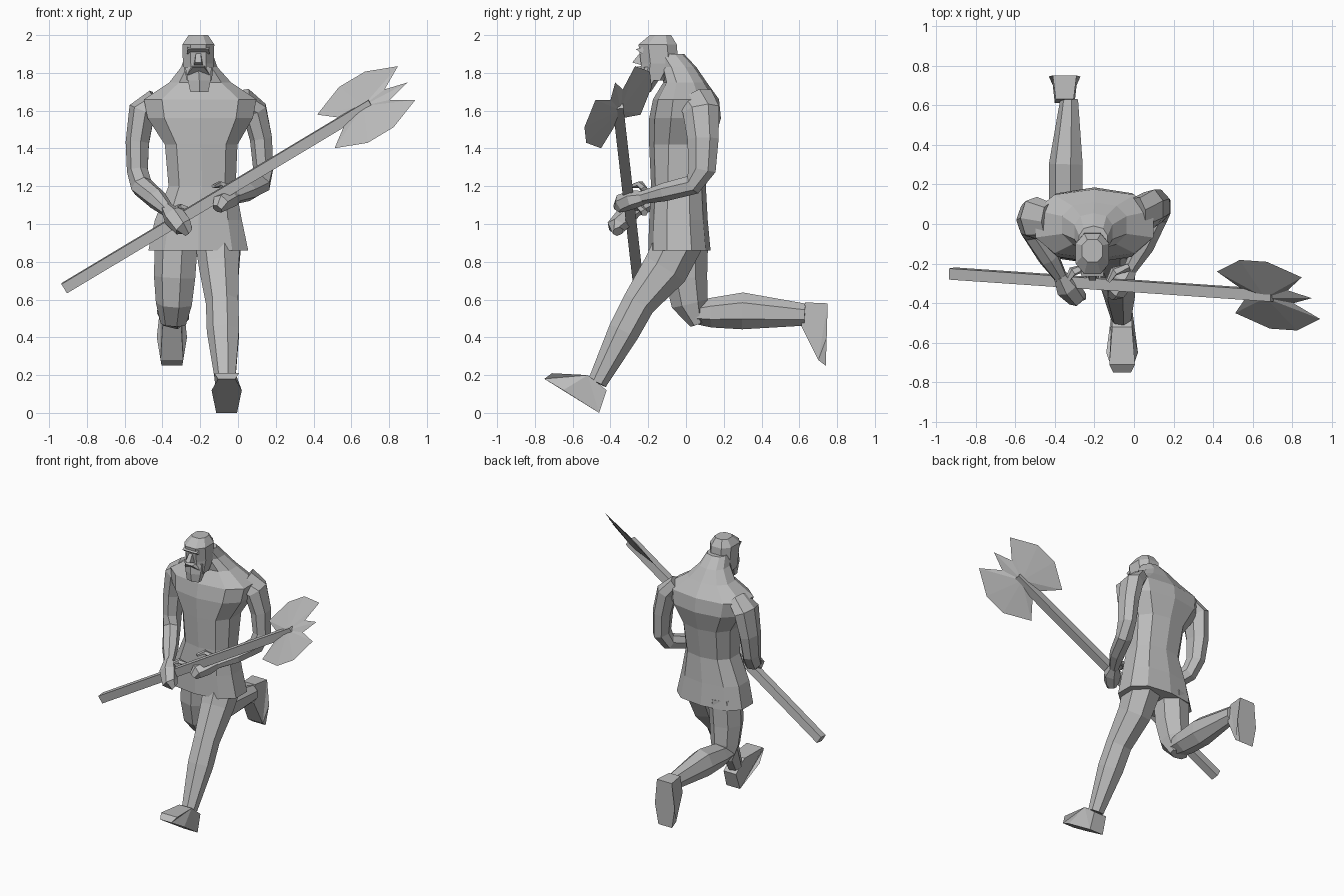
import bpy
import bmesh
import math
from mathutils import Vector

old = bpy.data.objects.get("Cube")
if old:
    bpy.data.objects.remove(old)

GREY = (0.5, 0.5, 0.5, 1)
mat = bpy.data.materials.new("plain grey")
mat.use_nodes = True
mat.diffuse_color = GREY
bsdf = mat.node_tree.nodes["Principled BSDF"]
bsdf.inputs["Base Color"].default_value = GREY
bsdf.inputs["Roughness"].default_value = 0.8


def finish(name, bm):
    bmesh.ops.recalc_face_normals(bm, faces=bm.faces)
    mesh = bpy.data.meshes.new(name)
    bm.to_mesh(mesh)
    bm.free()
    mesh.materials.append(mat)
    obj = bpy.data.objects.new(name, mesh)
    bpy.context.collection.objects.link(obj)
    return obj


def loft(name, rings, sides=7, level=False, square=1.0):
    """Skin rings of (x, y, z, half width, half depth); level rings stay flat."""
    bm = bmesh.new()
    centres = [Vector(r[:3]) for r in rings]
    loops = []
    for i, (c, r) in enumerate(zip(centres, rings)):
        along = centres[min(i + 1, len(rings) - 1)] - centres[max(i - 1, 0)]
        along = Vector((0, 0, 1)) if level else along.normalized()
        side = Vector((1, 0, 0))
        side = (side - along * side.dot(along)).normalized()
        depth = along.cross(side)
        loop = []
        for k in range(sides):
            t = 2 * math.pi * (k + 0.5) / sides
            ca, sa = math.cos(t), math.sin(t)
            px = math.copysign(abs(ca) ** square, ca) * r[3]
            py = math.copysign(abs(sa) ** square, sa) * r[4]
            loop.append(bm.verts.new(c + side * px + depth * py))
        loops.append(loop)
    for a, b in zip(loops, loops[1:]):
        for k in range(sides):
            j = (k + 1) % sides
            bm.faces.new((a[k], a[j], b[j], b[k]))
    bm.faces.new(loops[0])
    bm.faces.new(loops[-1])
    return finish(name, bm)


def slab(name, cx, outline):
    """Side outline of (y, z, half width) widened along x."""
    bm = bmesh.new()
    a, b = [[bm.verts.new((cx + s * w, y, z)) for y, z, w in outline] for s in (-1, 1)]
    n = len(outline)
    for k in range(n):
        j = (k + 1) % n
        bm.faces.new((a[k], a[j], b[j], b[k]))
    bm.faces.new(a)
    bm.faces.new(b)
    bmesh.ops.triangulate(bm, faces=[f for f in bm.faces if len(f.verts) > 4])
    return finish(name, bm)


# Torso with flared tunic skirt, chest, shoulders and neck
loft("tunic_torso", [
    (-.21, -.035, .86, .275, .165), (-.21, -.04, 1.02, .24, .155),
    (-.19, -.04, 1.2, .185, .145), (-.195, -.025, 1.42, .2, .17),
    (-.2, -.005, 1.56, .29, .19), (-.2, 0, 1.66, .31, .175),
    (-.2, -.005, 1.75, .17, .115), (-.205, -.04, 1.83, .1, .095),
    (-.205, -.09, 1.9, .075, .08)], sides=10, level=True, square=0.8)

# Head, beard and face
loft("head", [
    (-.205, -.17, 1.76, .07, .07), (-.21, -.14, 1.85, .087, .105),
    (-.21, -.15, 1.95, .09, .108), (-.21, -.135, 2.0, .055, .06)],
    sides=8, level=True, square=0.8)
loft("beard", [
    (-.205, -.215, 1.7, .055, .03), (-.205, -.2, 1.76, .07, .055),
    (-.21, -.19, 1.83, .08, .06)], sides=6, level=True)
slab("nose", -.21, [(-.24, 1.91, .012), (-.285, 1.855, .018), (-.23, 1.84, .025)])
slab("brow", -.21, [(-.22, 1.94, .06), (-.265, 1.925, .055), (-.23, 1.9, .06)])
slab("moustache", -.21, [(-.22, 1.84, .035), (-.272, 1.83, .03), (-.23, 1.79, .06)])

# Arms: shoulder, elbow, forearm, wrist and gripping hand
loft("right_arm", [
    (-.43, .02, 1.66, .06, .09), (-.505, .03, 1.6, .075, .11),
    (-.53, .02, 1.43, .065, .09), (-.53, 0, 1.28, .058, .075),
    (-.51, -.04, 1.2, .06, .06), (-.43, -.17, 1.13, .055, .055),
    (-.37, -.27, 1.07, .035, .035)])
loft("right_hand", [
    (-.375, -.26, 1.08, .035, .035), (-.34, -.32, 1.04, .06, .055),
    (-.29, -.37, .985, .055, .05), (-.26, -.36, .96, .03, .03)], sides=6)
loft("left_arm", [
    (.02, .05, 1.66, .06, .1), (.09, .08, 1.6, .07, .1),
    (.125, .09, 1.45, .062, .085), (.135, .085, 1.29, .055, .075),
    (.115, .04, 1.21, .06, .055), (.05, -.11, 1.17, .055, .05),
    (-.02, -.23, 1.14, .035, .035)])
loft("left_hand", [
    (-.015, -.22, 1.14, .035, .035), (-.05, -.28, 1.13, .06, .05),
    (-.09, -.34, 1.11, .05, .05), (-.11, -.36, 1.08, .03, .03)], sides=6)
for name, x, z in (("right_thumb", -.31, 1.09), ("left_thumb", -.1, 1.21)):
    loft(name, [(x + .07, -.22, z - .03, .02, .02), (x, -.24, z, .025, .018),
                (x - .03, -.29, z - .01, .012, .01)], sides=5)

# Front leg reaching forward on its heel
loft("left_leg", [
    (-.1, -.03, .92, .13, .13), (-.095, -.11, .76, .11, .125),
    (-.08, -.25, .58, .09, .09), (-.075, -.33, .43, .09, .085),
    (-.065, -.47, .16, .055, .052)])
slab("left_foot", -.06, [
    (-.46, .0, .055), (-.42, .12, .05), (-.52, .2, .05),
    (-.71, .21, .065), (-.75, .18, .045), (-.65, .12, .08)])

# Back leg folded behind at the knee
loft("right_thigh", [
    (-.32, 0, .92, .12, .12), (-.33, .0, .72, .115, .115),
    (-.335, .02, .58, .1, .1), (-.34, .06, .47, .07, .04)])
loft("right_shank", [
    (-.34, .04, .525, .08, .055), (-.34, .13, .53, .09, .08),
    (-.34, .3, .54, .09, .1), (-.325, .63, .52, .047, .06)])
slab("right_foot", -.35, [
    (.61, .46, .05), (.63, .585, .045), (.75, .58, .06),
    (.745, .4, .08), (.74, .25, .055), (.7, .28, .06)])

# Pole with a diamond section
base = Vector((-.92, -.25, .66))
root = Vector((.465, -.345, 1.49))
axis = (root - base).normalized()
across = Vector((-.09, .21, .18))
across = (across - axis * across.dot(axis)).normalized()
flat = axis.cross(across)
top = root + axis * .28
loft("pole", [(*base, .04, .04), (*top, .04, .04)], sides=4).data.update()

# Double blade with a centre spike, mirrored about the pole
half = [(.1, .035), (0, .145), (.17, .24), (.33, .24), (.5, .145), (.38, .045)]
outline = half + [(.505, 0)] + [(u, -v) for u, v in reversed(half)]
bm = bmesh.new()
rim = [bm.verts.new(root + axis * u + across * v) for u, v in outline]
for s in (-1, 1):
    peak = bm.verts.new(root + axis * .24 + flat * s * .02)
    for k, v in enumerate(rim):
        bm.faces.new((v, rim[(k + 1) % len(rim)], peak))
finish("axe_blade", bm)
